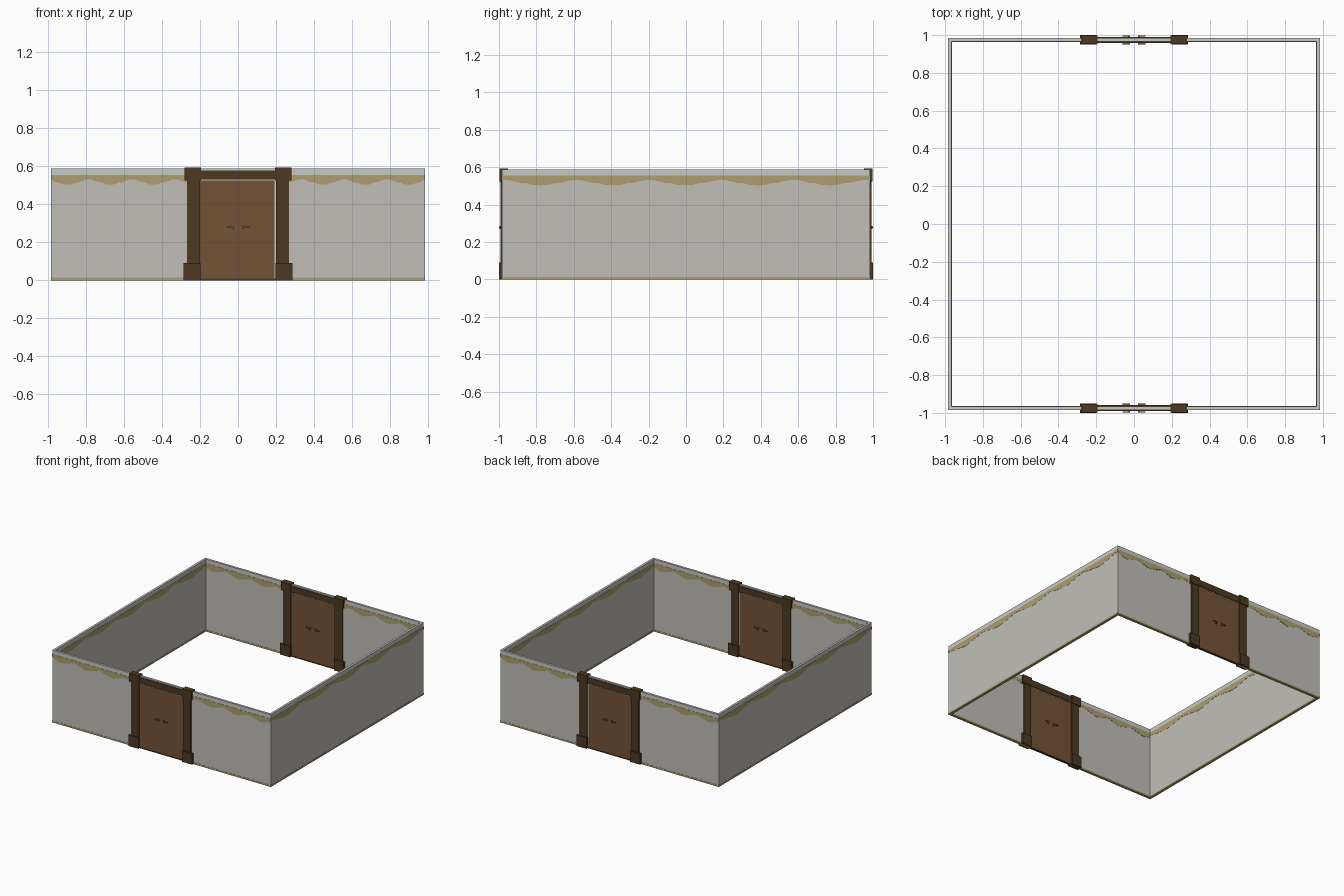
import bpy, bmesh, math

if "Cube" in bpy.data.objects:
    bpy.data.objects.remove(bpy.data.objects["Cube"])

def material(name, hexcode):
    def lin(c):
        c /= 255
        return c / 12.92 if c <= 0.04045 else ((c + 0.055) / 1.055) ** 2.4
    m = bpy.data.materials.new(name)
    m.diffuse_color = [lin(int(hexcode[i:i + 2], 16)) for i in (0, 2, 4)] + [1]
    m.use_nodes = True
    m.node_tree.nodes["Principled BSDF"].inputs["Base Color"].default_value = m.diffuse_color
    return m

PLASTER = material("plaster_grey", "C2BFB9")
CAP = material("pale_grey", "C9C8C4")
TAN = material("tan_trim", "AD9E6E")
FRAME = material("dark_wood", "4E3922")
DOOR = material("brown_wood", "745237")
BRASS = material("dull_brass", "77683A")

def finish(name, bm, mat):
    bmesh.ops.recalc_face_normals(bm, faces=bm.faces)
    me = bpy.data.meshes.new(name)
    bm.to_mesh(me)
    bm.free()
    me.materials.append(mat)
    ob = bpy.data.objects.new(name, me)
    bpy.context.collection.objects.link(ob)
    return ob

def box(name, mat, xs, ys, zs):
    bm = bmesh.new()
    bmesh.ops.create_cube(bm, size=1)
    for v in bm.verts:
        v.co = [sum(r) / 2 + c * (max(r) - min(r)) for r, c in zip((xs, ys, zs), v.co)]
    return finish(name, bm, mat)

def prism(name, mat, outline, depth, place):
    """Extrude a (u, z) outline over a depth range; place maps (u, d, z) to xyz."""
    bm = bmesh.new()
    a, b = ([bm.verts.new(place(u, d, z)) for u, z in outline] for d in depth)
    bm.faces.new(a)
    bm.faces.new(b)
    for i in range(len(a)):
        j = (i + 1) % len(a)
        bm.faces.new((a[i], a[j], b[j], b[i]))
    return finish(name, bm, mat)

# One drip of the painted trim: (fraction of period, depth)
DRIP = [(-.46, .0), (-.36, .008), (-.27, .016), (-.2, .017), (-.11, .026), (.0, .029),
        (.1, .027), (.2, .017), (.28, .015), (.38, .006), (.46, .0)]

def drip_outline(u0, u1, centre, period):
    pts = [(u0, .555), (u0, .532)]
    for k in range(-6, 7):
        for f, d in DRIP:
            u = centre + (k + f) * period
            if u0 + .002 < u < u1 - .002:
                pts.append((u, .532 - d))
    return pts + [(u1, .532), (u1, .555)]

IN, OUT, H, C = .966, .984, .588, .975
E = .0015
CAPZ, BASEZ, HEAD = .555, .014, .532

for s, side in ((-1, "left"), (1, "right")):
    # Side walls running along y
    xs = (s * IN, s * OUT)
    box(side + "_wall", PLASTER, xs, (-OUT, OUT), (BASEZ, CAPZ))
    box(side + "_wall_cap", CAP, xs, (-OUT, OUT), (CAPZ, H))
    box(side + "_base_trim", TAN, (s * (IN - E), s * (OUT + E)), (-OUT, OUT), (0, BASEZ))
    for depth, lim, face in (((OUT, OUT + E), OUT, "outer"), ((IN - E, IN), IN, "inner")):
        prism(f"{side}_{face}_drip_trim", TAN, drip_outline(-lim, lim, -.005, .387), depth,
              lambda u, d, z: (s * d, u, z))

for s, end in ((-1, "front"), (1, "back")):
    ys = (s * IN, s * OUT)
    # Wall cap and header above the door
    box(end + "_wall_cap", CAP, (-IN, IN), ys, (CAPZ, H))
    box(end + "_door_header", PLASTER, (-.2, .2), ys, (.525, CAPZ))
    for t, half in ((-1, "left"), (1, "right")):
        nm = f"{end}_{half}_"
        # Wall halves with trims
        box(nm + "wall", PLASTER, (t * .2, t * IN), ys, (BASEZ, CAPZ))
        box(nm + "base_trim", TAN, (t * .2, t * OUT), (s * (IN - E), s * (OUT + E)), (0, BASEZ))
        for depth, lim, face in (((OUT, OUT + E), OUT, "outer"), ((IN - E, IN), IN, "inner")):
            prism(nm + face + "_drip_trim", TAN, drip_outline(.2, lim, .672, .226), depth,
                  lambda u, d, z: (t * u, s * d, z))
        # Door posts with base and top blocks
        box(nm + "post", FRAME, (t * .199, t * .268), (s * .959, s * .991), (.05, .56))
        box(nm + "post_base", FRAME, (t * .198, t * .287), (s * .95, s * 1), (0, .09))
        box(nm + "post_top", FRAME, (t * .194, t * .281), (s * .952, s * .998), (.525, .594))
        # Handles on both faces of the door
        for d, face in ((1, "outer"), (-1, "inner")):
            box(f"{nm}{face}_handle_stem", BRASS, (t * .022, t * .032),
                (s * C, s * (C + d * .022)), (.27, .286))
            box(f"{nm}{face}_handle_lever", BRASS, (t * .022, t * .06),
                (s * (C + d * .018), s * (C + d * .0235)), (.275, .283))
    # Lintel boards on both faces of the wall
    for d, face in ((1, "outer"), (-1, "inner")):
        box(f"{end}_{face}_lintel", FRAME, (-.2, .2), (s * (C + d * .008), s * (C + d * .016)), (.53, .579))
    # Door leaf, pale jamb and threshold
    box(end + "_door", DOOR, (-.199, .192), (s * (C - .007), s * (C + .007)), (.008, .525))
    box(end + "_jamb", CAP, (.192, .2), (s * (C - .006), s * (C + .006)), (.008, .525))
    box(end + "_threshold", FRAME, (-.2, .2), (s * (C - .009), s * (C + .009)), (0, .009))
